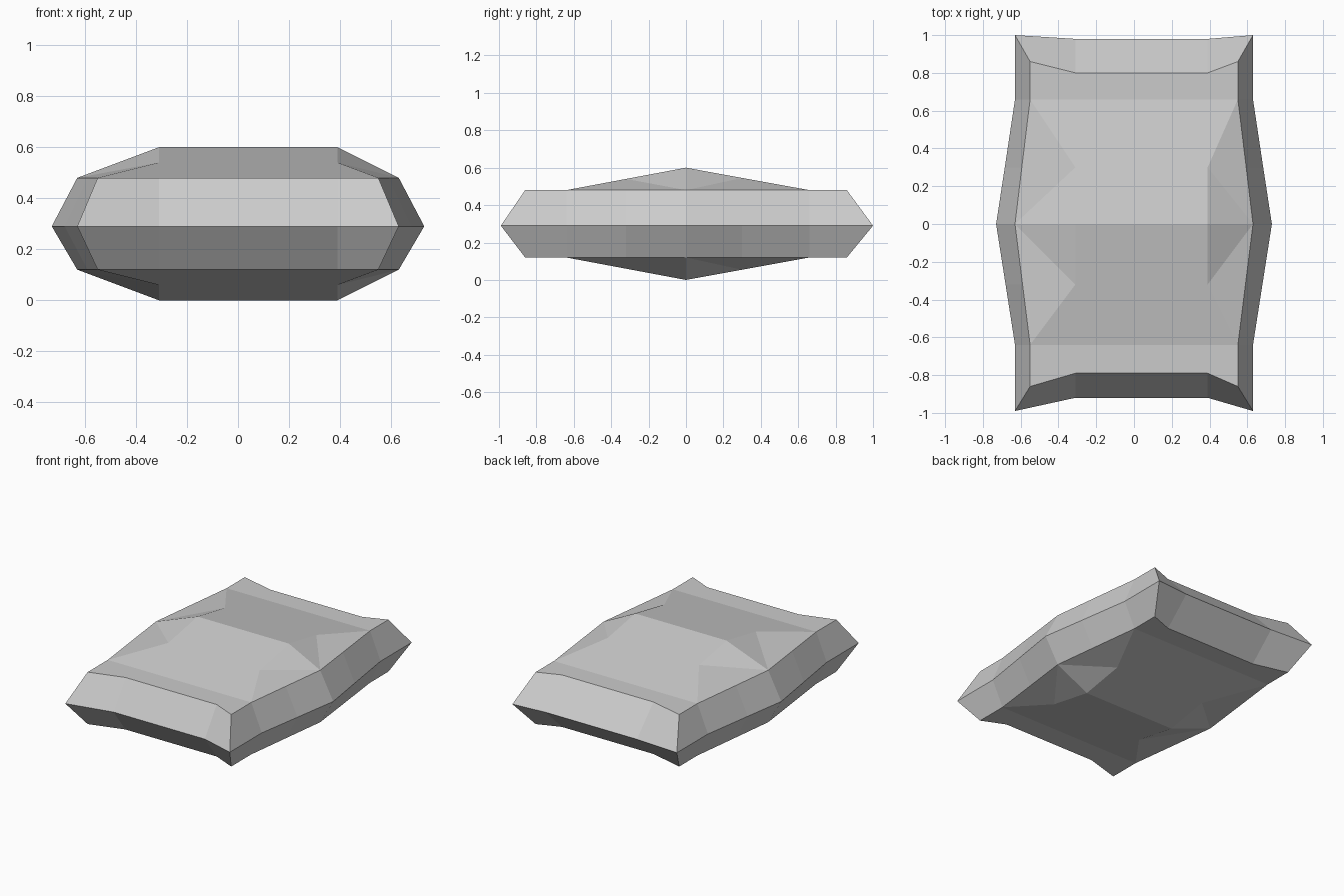
import bpy, bmesh

if "Cube" in bpy.data.objects:
    bpy.data.objects.remove(bpy.data.objects["Cube"])

COLS = [None, -0.31, 0.39, None]                 # None = side edge, taken from the row
# row: y at corner/side, y at inner columns, rim half width, seam half width, puff 0..1
ROWS = [(-0.86, -0.79, 0.55, 0.63, 0), (-0.64, -0.64, 0.55, 0.63, 0),
        (-0.32, -0.32, 0.59, 0.68, 0.5), (0, 0, 0.63, 0.73, 1),
        (0.30, 0.30, 0.594, 0.684, 0.545), (0.66, 0.66, 0.55, 0.63, 0),
        (0.86, 0.80, 0.55, 0.63, 0)]
SEAM_END = {0: (-0.99, -0.92), 6: (1.0, 0.98)}   # seam y at corner / inner columns

bm = bmesh.new()


def sheet(rim_z, peak_z):
    """One padded face: flat rim rising to a ridge across the middle."""
    grid = []
    for ys, yi, half, _, puff in ROWS:
        grid.append([bm.verts.new((half * (-1 if c == 0 else 1), ys, rim_z)) if x is None
                     else bm.verts.new((x, yi, rim_z + (peak_z - rim_z) * puff))
                     for c, x in enumerate(COLS)])
    for r in range(6):
        for c in range(3):
            a, b = grid[r][c], grid[r][c + 1]
            d, e = grid[r + 1][c], grid[r + 1][c + 1]
            if c == 1 or r in (0, 5):
                bm.faces.new((a, b, e, d))
            # side folds fan out from the inner half-way vertex
            elif (c == 0) == (r in (2, 4)):
                bm.faces.new((a, b, d))
                bm.faces.new((b, e, d))
            else:
                bm.faces.new((a, b, e))
                bm.faces.new((a, e, d))
    return grid


def border(g):
    return (g[0] + [g[r][3] for r in range(1, 6)] + g[6][::-1]
            + [g[r][0] for r in range(5, 0, -1)])


top = border(sheet(0.48, 0.60))
bottom = border(sheet(0.12, 0.0))

# Outer seam between the two faces
seam_grid = []
for r, (ys, yi, _, half, _p) in enumerate(ROWS):
    ys, yi = SEAM_END.get(r, (ys, yi))
    seam_grid.append([(half * (-1 if c == 0 else 1), ys, 0.29) if x is None else (x, yi, 0.29)
                      for c, x in enumerate(COLS)])
seam = [bm.verts.new(p) for p in border(seam_grid)]

# Bevelled sides
n = len(seam)
for i in range(n):
    j = (i + 1) % n
    bm.faces.new((seam[i], seam[j], top[j], top[i]))
    bm.faces.new((bottom[i], bottom[j], seam[j], seam[i]))

bmesh.ops.recalc_face_normals(bm, faces=bm.faces[:])
mesh = bpy.data.meshes.new("cushion")
bm.to_mesh(mesh)
bm.free()
bpy.context.collection.objects.link(bpy.data.objects.new("cushion", mesh))
